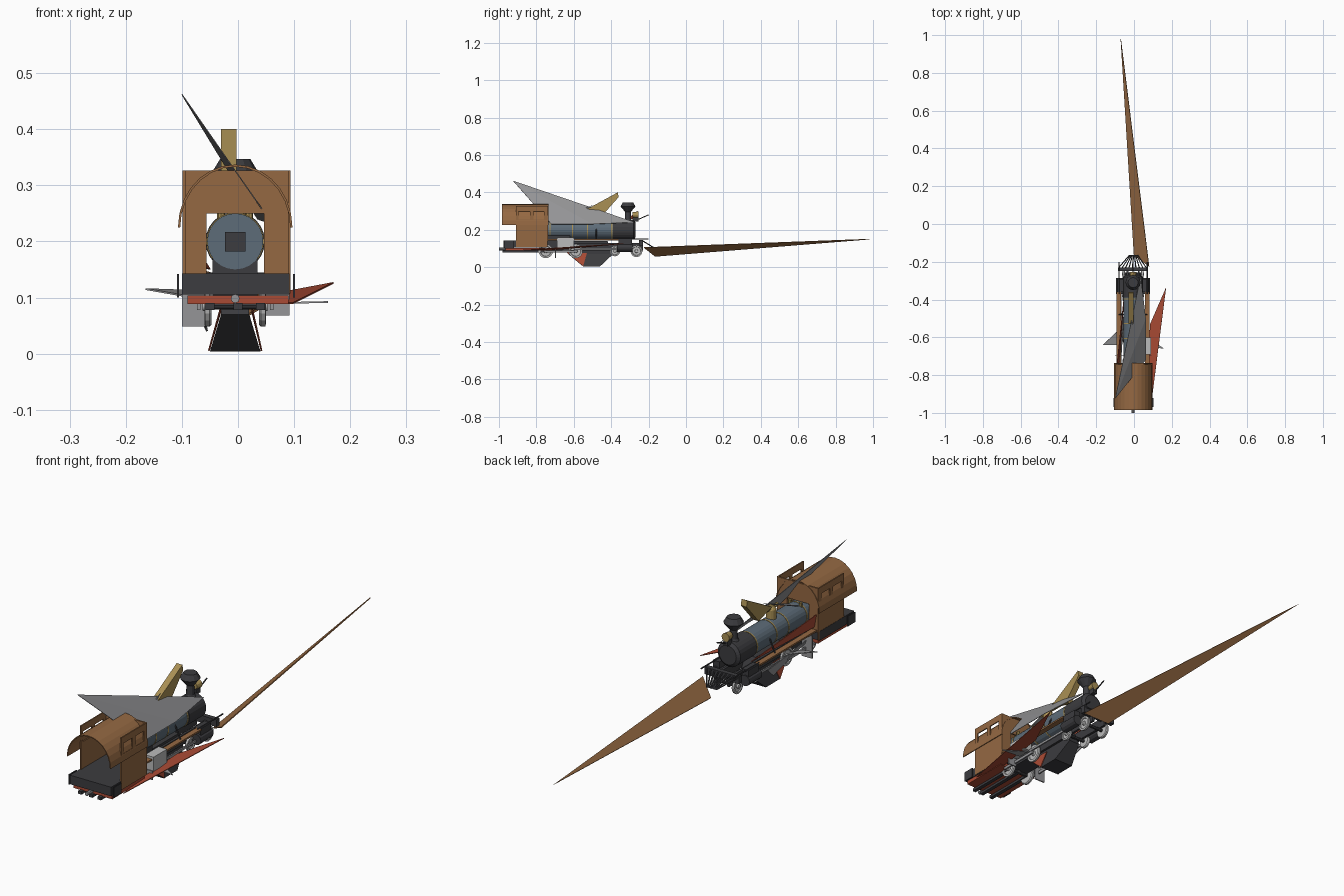
import bpy, bmesh, math
from mathutils import Vector

cube = bpy.data.objects.get("Cube")
if cube:
    bpy.data.objects.remove(cube)


def material(name, *rgb):
    m = bpy.data.materials.new(name)
    m.use_nodes = True
    m.diffuse_color = (*rgb, 1)
    m.node_tree.nodes["Principled BSDF"].inputs["Base Color"].default_value = (*rgb, 1)
    return m


WOOD = material("wood", .3, .14, .055)
RED = material("red", .4, .07, .035)
BLACK = material("black", .045, .045, .05)
BLUE = material("blue_steel", .11, .15, .19)
GREY = material("grey", .3, .3, .31)
PALE = material("pale_steel", .5, .5, .5)
GOLD = material("brass", .4, .28, .09)


def mesh(name, verts, faces, mat, thick=0):
    me = bpy.data.meshes.new(name)
    me.from_pydata(verts, [], faces)
    bm = bmesh.new()
    bm.from_mesh(me)
    bmesh.ops.recalc_face_normals(bm, faces=bm.faces)
    bm.to_mesh(me)
    bm.free()
    ob = bpy.data.objects.new(name, me)
    bpy.context.collection.objects.link(ob)
    me.materials.append(mat)
    if thick:
        mod = ob.modifiers.new("thickness", "SOLIDIFY")
        mod.thickness = thick
        mod.offset = 0
    return ob


def sheet(name, mat, *pts, thick=.003):
    return mesh(name, pts, [range(len(pts))], mat, thick)


def box(name, mat, x0, x1, y0, y1, z0, z1):
    v = [(x, y, z) for x in (x0, x1) for y in (y0, y1) for z in (z0, z1)]
    f = [(0, 1, 3, 2), (4, 6, 7, 5), (0, 4, 5, 1), (2, 3, 7, 6), (0, 2, 6, 4), (1, 5, 7, 3)]
    return mesh(name, v, f, mat)


def lathe(name, mat, base, axis, profile, n=20):
    """Closed turned solid; profile is (radius, distance along axis)."""
    q = Vector((0, 0, 1)).rotation_difference(Vector(axis))
    verts, faces = [], []
    for r, h in profile:
        for i in range(n):
            a = math.tau * i / n
            verts.append(Vector(base) + q @ Vector((r * math.cos(a), r * math.sin(a), h)))
    for k in range(len(profile) - 1):
        for i in range(n):
            j = (i + 1) % n
            faces.append((k * n + i, k * n + j, (k + 1) * n + j, (k + 1) * n + i))
    faces += [range(n), range((len(profile) - 1) * n, len(profile) * n)]
    return mesh(name, verts, faces, mat)


def rod(name, mat, a, b, r, n=8):
    d = Vector(b) - Vector(a)
    return lathe(name, mat, a, d.normalized(), [(r, 0), (r, d.length)], n)


ALONG, UP, CX = (0, 1, 0), (0, 0, 1), -.005

# Boiler, bands, smokebox and firebox door
lathe("boiler", BLUE, (CX, -.76, .2), ALONG, [(.05, 0), (.05, .37)], 24)
for y in (-.73, -.61, -.53, -.4):
    lathe("boiler_band", GOLD, (CX, y, .2), ALONG, [(.0515, 0), (.0515, .006)], 24)
lathe("smokebox", BLACK, (CX, -.39, .2), ALONG, [(.053, 0), (.053, .11), (.04, .12)], 24)
box("firebox_door", BLACK, CX - .018, CX + .018, -.765, -.755, .182, .217)
box("firebox", BLACK, -.045, .035, -.76, -.62, .09, .17)

# Smokestack, headlight, dome and valves
lathe("smokestack", BLACK, (CX, -.31, .245), UP,
      [(.024, 0), (.016, .012), (.015, .05), (.04, .08), (.027, .102)], 12)
lathe("headlight", GOLD, (CX, -.285, .28), ALONG, [(.014, 0), (.018, .03)], 12)
box("headlight_bracket", BLACK, -.015, .005, -.285, -.255, .245, .266)
lathe("steam_dome", GOLD, (CX, -.56, .245), UP, [(.02, 0), (.02, .04), (.01, .055)], 12)
rod("brass_pipe", GOLD, (CX, -.6, .29), (CX, -.47, .29), .008)
for x in (-.03, .02):
    lathe("safety_valve", GOLD, (x, -.72, .238), UP, [(.007, 0), (.007, .018)], 8)

# Cab walls with two windows each
for x in (-.099, .089):
    x1 = x + .005
    box("cab_side_lower", WOOD, x, x1, -.91, -.74, .107, .255)
    box("cab_side_upper", WOOD, x, x1, -.91, -.74, .298, .326)
    for y0, y1 in ((-.91, -.895), (-.835, -.815), (-.76, -.74)):
        box("window_post", WOOD, x, x1, y0, y1, .255, .298)
box("bulkhead_top", WOOD, -.098, .093, -.745, -.738, .25, .326)
for x0, x1 in ((-.098, -.056), (.046, .093)):
    box("bulkhead_side", WOOD, x0, x1, -.745, -.738, .14, .25)

# Arched roof overhanging the rear
arc = [(CX + .1 * math.cos(a), .225 + .11 * math.sin(a))
       for a in (math.pi * i / 14 for i in range(15))]
mesh("cab_roof", [(x, y, z) for y in (-.985, -.735) for x, z in arc],
     [(i, i + 1, i + 16, i + 15) for i in range(14)], WOOD, .004)

# Underframe and rear deck
box("rear_deck", BLACK, -.1, .092, -.975, -.745, .105, .143)
box("floor_plate", RED, -.09, .09, -.965, -.75, .088, .104)
for x in (-.05, 0, .04):
    box("floor_beam", BLACK, x - .008, x + .008, -.98, -.74, .078, .09)
for x in (-.107, .1):
    box("hand_rail", BLACK, x - .002, x + .002, -.97, -.92, .1, .142)
rod("coupler", GREY, (CX, -1, .098), (CX, -.95, .098), .008)
for x in (-.035, .025):
    box("main_frame", BLACK, x - .005, x + .005, -.75, -.23, .09, .13)
box("front_beam", BLACK, -.085, .075, -.25, -.23, .115, .145)

# Running gear, mirrored about the centre line
for s in (-1, 1):
    for y, r in ((-.75, .038), (-.59, .038), (-.38, .028), (-.265, .032)):
        x = CX + s * .046
        lathe("wheel", PALE, (x, y, .086), (s, 0, 0),
              [(r * .9, -.004), (r, 0), (r, .008), (r * .75, .009), (r * .7, .005),
               (r * .3, .005), (r * .25, .012)], 16)
    x = CX + s * .065
    box("side_rod", GREY, x - .003, x + .003, -.76, -.58, .078, .09)
    box("main_rod", GREY, x - .003, x + .003, -.6, -.36, .092, .102)
    lathe("cylinder", BLACK, (CX + s * .068, -.37, .105), ALONG, [(.023, 0), (.023, .085)], 12)
    box("steam_chest", BLACK, CX + s * .068 - .015, CX + s * .068 + .015, -.36, -.29, .12, .15)
    x = CX + s * .075
    box("running_board", WOOD, x - .012, x + .012, -.74, -.36, .143, .15)
    rod("stay", BLACK, (x, -.48, .145), (CX + s * .045, -.48, .21), .003)
for y in (-.75, -.59, -.38, -.265):
    rod("axle", BLACK, (-.05, y, .086), (.04, y, .086), .007)
box("side_tank", PALE, .05, .09, -.69, -.6, .1, .16)
box("step_plate", GREY, -.1, -.05, -.7, -.695, .048, .143)
box("small_step", GREY, .05, .092, -.7, -.695, .068, .105)

# Hopper under the frame
mesh("hopper", [(-.05, -.55, .004), (.04, -.55, .004), (.04, -.46, .004), (-.05, -.46, .004),
                (-.03, -.63, .07), (.02, -.63, .07), (.02, -.39, .07), (-.03, -.39, .07),
                (-.03, -.6, .14), (.02, -.6, .14), (.02, -.42, .14), (-.03, -.42, .14)],
     [(0, 1, 2, 3), (8, 9, 10, 11)] +
     [(k + i, k + (i + 1) % 4, k + 4 + (i + 1) % 4, k + 4 + i)
      for k in (0, 4) for i in range(4)], BLACK)
for x in (-.052, .042):
    sheet("red_web", RED, (x, -.55, .005), (x * .6, -.64, .08), (x * .6, -.53, .075))

# Pilot bars fanning from the front point
for i in range(9):
    x = -.08 + i * .018
    rod("pilot_bar", BLACK, (x, -.23, .14), (x * .3, -.165, .1), .003, 6)
for x in (-.08, .07):
    rod("pilot_post", BLACK, (x, -.37, .15), (x, -.2, .15), .003, 6)

# Long blades and fins
sheet("long_blade", WOOD, (.08, -.225, .105), (0, -.165, .058), (-.07, .98, .15), thick=.004)
mesh("grey_fin", [(-.1, -.925, .462), (.062, -.72, .23), (.062, -.5, .23), (.035, -.275, .24)],
     [(0, 1, 2), (0, 2, 3)], GREY, .002)
sheet("small_grey_fin", GREY, (-.01, -.5, .33), (-.028, -.72, .24), (.005, -.72, .24))
sheet("red_blade", RED, (.17, -.335, .126), (.098, -.9, .09), (.075, -.74, .09), (.085, -.53, .11))
sheet("red_side_fin", RED, (-.09, -.74, .215), (-.05, -.36, .15), (-.08, -.74, .16))
sheet("left_spike", GREY, (.16, -.66, .092), (.07, -.6, .09), (.07, -.65, .09))
sheet("right_spike", GREY, (-.165, -.64, .115), (-.08, -.56, .112), (-.08, -.64, .1))
sheet("lower_fin", GREY, (-.07, -.74, .12), (-.085, -.42, .1), (-.055, -.5, .04))
sheet("stack_fin", RED, (CX, -.26, .3), (CX, -.31, .26), (CX, -.265, .255))
rod("stack_rod", BLACK, (CX, -.29, .24), (CX, -.2, .28), .003, 6)

# Brass wedge
side = [(-.53, .31), (-.365, .4), (-.36, .375), (-.44, .285)]
mesh("brass_wedge", [(x, y, z) for x in (-.03, -.003) for y, z in side],
     [(0, 1, 2, 3), (7, 6, 5, 4)] + [(i, (i + 1) % 4, 4 + (i + 1) % 4, 4 + i) for i in range(4)],
     GOLD)
